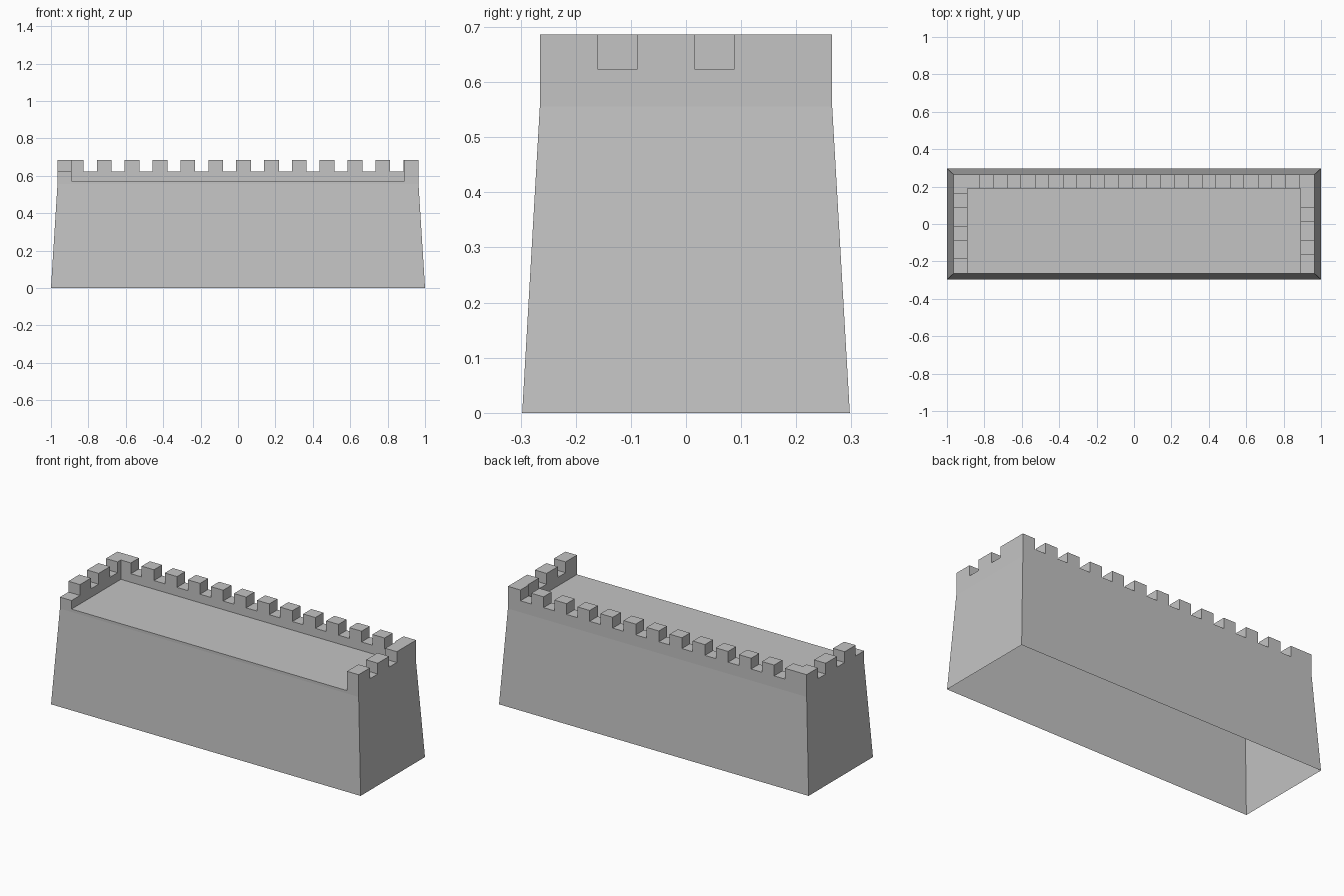
import bpy, bmesh

if "Cube" in bpy.data.objects:
    bpy.data.objects.remove(bpy.data.objects["Cube"])

stone = bpy.data.materials.new("stone grey")
stone.diffuse_color = (0.55, 0.55, 0.55, 1)
stone.use_nodes = True
stone.node_tree.nodes["Principled BSDF"].inputs["Base Color"].default_value = stone.diffuse_color

TX, TY = 0.965, 0.265            # half sizes of the upper wall
IX, IY = 0.89, 0.19              # inner faces of the parapet
BREAK, FLOOR, LOW, TOP = 0.556, 0.573, 0.623, 0.686


def finish(bm, name):
    bmesh.ops.recalc_face_normals(bm, faces=bm.faces)
    me = bpy.data.meshes.new(name)
    bm.to_mesh(me)
    bm.free()
    me.materials.append(stone)
    ob = bpy.data.objects.new(name, me)
    bpy.context.collection.objects.link(ob)
    return ob


def ring(bm, x, y, z):
    return [bm.verts.new((sx * x, sy * y, z))
            for sx, sy in ((-1, -1), (1, -1), (1, 1), (-1, 1))]


# Tapered wall shell, open underneath, closed by the walkway floor
bm = bmesh.new()
rings = [ring(bm, 1.0, 0.297, 0), ring(bm, TX, TY, BREAK), ring(bm, TX, TY, FLOOR)]
for a, b in zip(rings, rings[1:]):
    for i in range(4):
        j = (i + 1) % 4
        bm.faces.new((a[i], a[j], b[j], b[i]))
bm.faces.new(rings[-1])
finish(bm, "wall_body")


def parapet(name, start, end, notches, place, depth, closed_end):
    """Notched profile along the wall, extruded across the depth range."""
    prof = [(start, FLOOR)]
    if notches[0][0] > start:
        prof.append((start, TOP))
    for a, b in notches:
        if a > start:
            prof.append((a, TOP))
        prof += [(a, LOW), (b, LOW), (b, TOP)]
    prof += [(end, TOP), (end, FLOOR)]
    bm = bmesh.new()
    inner, outer = [[bm.verts.new(place(t, d, z)) for t, z in prof] for d in depth]
    bm.faces.new(inner)
    bm.faces.new(outer[::-1])
    for i in range(len(prof) - (1 if closed_end else 2)):
        bm.faces.new((inner[i], outer[i], outer[i + 1], inner[i + 1]))
    finish(bm, name)


# Back battlement with twelve crenels
back = [(-0.825 + 0.149 * k, -0.755 + 0.149 * k) for k in range(12)]
parapet("back_battlement", -TX, TX, back, lambda t, d, z: (t, d, z), (IY, TY), True)

# Side battlements, each with its own rhythm
right = [(-0.16, -0.089), (0.016, 0.087)]
left = [(-TY, -0.187), (-0.086, -0.015), (0.09, 0.16)]
for name, s, notches in (("right_battlement", 1, right), ("left_battlement", -1, left)):
    parapet(name, -TY, IY, notches, lambda t, d, z, s=s: (s * d, t, z), (IX, TX), False)
